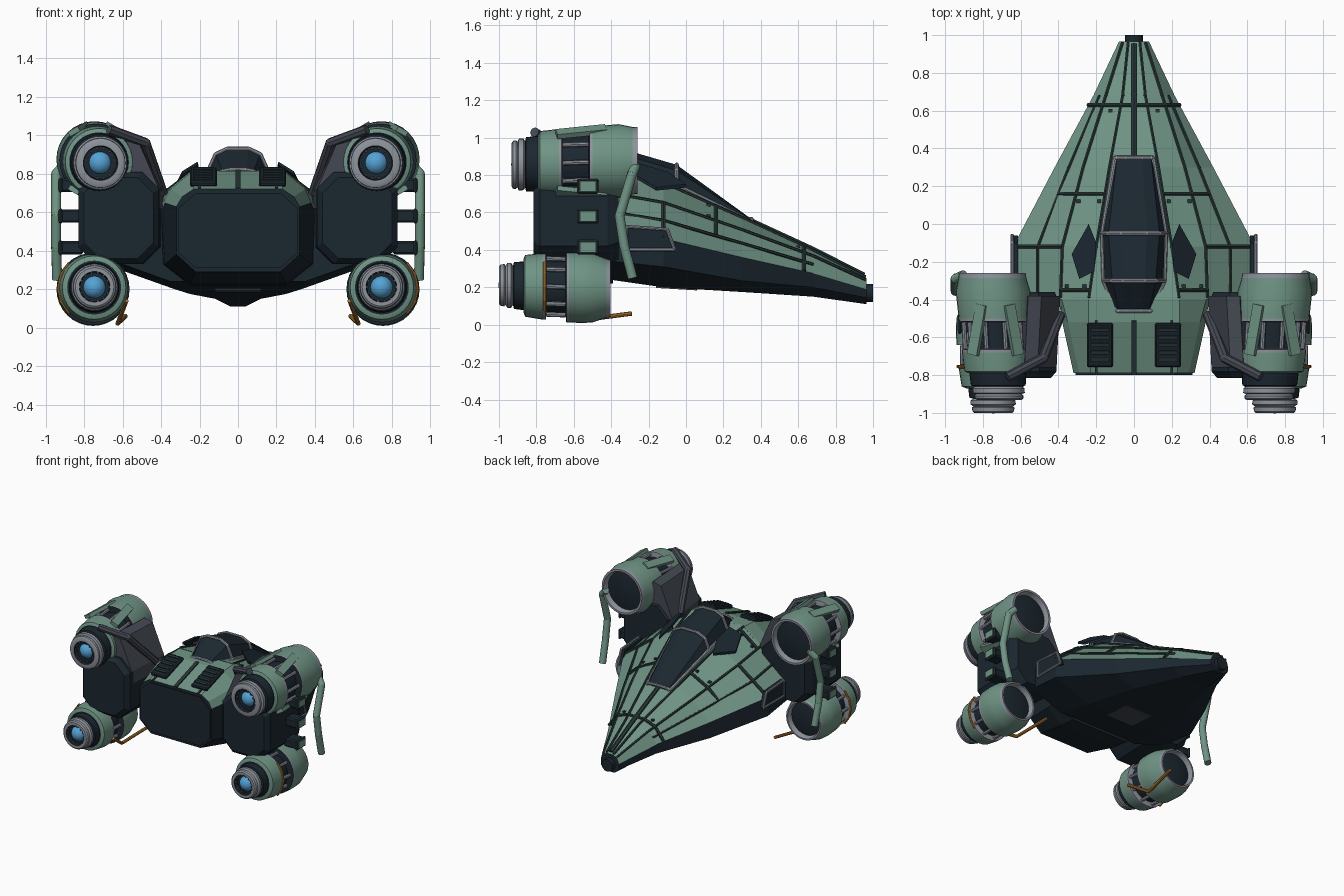
import bpy, bmesh, math
from mathutils import Vector, Matrix

if "Cube" in bpy.data.objects:
    bpy.data.objects.remove(bpy.data.objects["Cube"])

def mat(name, r, g, b):
    m = bpy.data.materials.new(name)
    m.diffuse_color = (r, g, b, 1)
    m.use_nodes = True
    m.node_tree.nodes["Principled BSDF"].inputs["Base Color"].default_value = m.diffuse_color
    return m
GREEN = mat("sage green", .16, .295, .235)
DARK = mat("dark navy", .011, .020, .029)
GRAY = mat("mid gray", .27, .295, .335)
STEEL = mat("dark gray", .058, .066, .085)
BLUE = mat("glow blue", .09, .36, .66)
ORANGE = mat("burnt orange", .43, .18, .03)
SEAM = mat("seam dark green", .02, .036, .036)

def finish(name, bm, mats, mirror=False, smooth=False):
    bmesh.ops.recalc_face_normals(bm, faces=bm.faces[:])
    me = bpy.data.meshes.new(name)
    bm.to_mesh(me)
    bm.free()
    for m in mats:
        me.materials.append(m)
    ob = bpy.data.objects.new(name, me)
    bpy.context.collection.objects.link(ob)
    if smooth:
        bpy.ops.object.select_all(action='DESELECT')
        ob.select_set(True)
        bpy.context.view_layer.objects.active = ob
        bpy.ops.object.shade_smooth_by_angle(angle=math.radians(35))
    if mirror:
        ob.modifiers.new("Mirror", 'MIRROR').use_mirror_merge = False
    return ob

def loft(name, rings, mats, rule=lambda i, k: 0, cap=0, mirror=False, smooth=False):
    """Skin rings of points; rule(ring, side) picks the material."""
    bm = bmesh.new()
    vs = [[bm.verts.new(p) for p in r] for r in rings]
    n = len(rings[0])
    for i in range(len(vs) - 1):
        for k in range(n):
            f = bm.faces.new((vs[i][k], vs[i][(k+1) % n], vs[i+1][(k+1) % n], vs[i+1][k]))
            f.material_index = rule(i, k)
    for r in (vs[0], vs[-1]):
        bm.faces.new(r).material_index = cap
    return finish(name, bm, mats, mirror, smooth)

def tubes(name, paths, r, m, mirror=True, sides=8):
    bm = bmesh.new()
    for path in paths:
        pts = [Vector(p) for p in path]
        for a, b in zip(pts, pts[1:]):
            M = Matrix.Translation((a+b)/2) @ (b-a).to_track_quat('Z', 'Y').to_matrix().to_4x4()
            bmesh.ops.create_cone(bm, cap_ends=True, segments=sides, radius1=r, radius2=r,
                                  depth=(b-a).length, matrix=M)
        for p in pts[1:-1]:
            bmesh.ops.create_icosphere(bm, subdivisions=2, radius=r, matrix=Matrix.Translation(p))
    return finish(name, bm, [m], mirror, True)

def boxes(name, items, m, mirror=True, bevel=0):
    """items: (centre, size, rotation matrix or None)"""
    bm = bmesh.new()
    for c, s, R in items:
        M = Matrix.Translation(c) @ (R or Matrix.Identity(4)) @ Matrix.Diagonal((*s, 1))
        bmesh.ops.create_cube(bm, size=1, matrix=M)
    if bevel:
        bmesh.ops.bevel(bm, geom=bm.edges[:], offset=bevel, segments=1, affect='EDGES')
    return finish(name, bm, [m], mirror)

def sym(y, half):
    return [(x, y, z) for x, z in half] + [(-x, y, z) for x, z in reversed(half)]

# Main hull: belly edge, lower chine, upper chine, shoulder, top edge
HULL = [(.965, [(.04, .11), (.08, .145), (.08, .19), (.06, .235), (.03, .25)]),
        (.68, [(.12, .15), (.21, .20), (.215, .275), (.15, .365), (.06, .395)]),
        (.30, [(.25, .175), (.42, .235), (.42, .36), (.27, .505), (.13, .57)]),
        (-.12, [(.33, .20), (.64, .31), (.64, .46), (.38, .65), (.20, .755)]),
        (-.40, [(.35, .24), (.63, .34), (.63, .50), (.39, .70), (.24, .82)])]
band = lambda i, k: 1 if k in (2, 3, 4, 5, 6) else 0
loft("main_hull", [sym(y, h) for y, h in HULL], [DARK, GREEN], band)
loft("rear_hull", [sym(-.39, [(.25, .22), (.39, .33), (.40, .60), (.385, .70), (.24, .818)]),
                   sym(-.52, [(.25, .23), (.38, .33), (.38, .65), (.35, .72), (.24, .81)]),
                   sym(-.79, [(.22, .29), (.32, .38), (.32, .63), (.29, .68), (.23, .72)])],
     [DARK, GREEN], band)
loft("rear_panel", [sym(y, [(.22, .31), (.31, .39), (.31, .62), (.22, .70)]) for y in (-.78, -.80)], [DARK])

def surf(y, k, t=0.0, up=.003):
    """Point on the hull at y, between cross-section points k and k+1."""
    for (ya, a), (yb, b) in zip(HULL, HULL[1:]):
        if yb <= y <= ya:
            u = (ya - y) / (ya - yb)
            p = [Vector(a[j]).lerp(Vector(b[j]), u) for j in (k, min(k+1, 4))]
            q = p[0].lerp(p[1], t)
            return (q.x, y, q.y + up)

# Panel seams following the hull
ys = [.96, .68, .30, -.12, -.39]
tubes("lengthwise_seams", [[surf(y, 3) for y in ys], [surf(y, 4) for y in ys],
      [surf(y, 2, .5) for y in ys[1:]]], .009, SEAM, sides=6)
tubes("cross_seams", [[surf(.63, 2), surf(.63, 3), surf(.63, 4), (0, .63, surf(.63, 4)[2])],
                      [surf(.16, 2, .5), surf(.16, 3), surf(.16, 4)],
                      [surf(-.12, 2), surf(-.12, 3)], [surf(-.35, 3), surf(-.35, 4)]], .012, SEAM, sides=6)
R = Matrix.Rotation(.32, 4, 'X')
boxes("rear_seams", [((.2, -.655, .768), (.014, .30, .012), R),
                     ((0, -.655, .768), (.028, .30, .012), R)], SEAM)
tubes("centre_seam", [[(0, y, surf(y, 4)[2]) for y in (.95, .68, .33)]], .018, SEAM, False, 6)
boxes("hull_bolts", [(surf(y, 3, t), (.02, .02, .014), None)
      for y, t in ((.6, .5), (.12, .15), (.12, .85), (-.33, .2), (-.33, .8))], SEAM)
bm = bmesh.new()
bmesh.ops.create_cone(bm, cap_ends=True, segments=16, radius1=.048, radius2=.048, depth=.05,
                      matrix=Matrix.Translation((0, .975, .17)) @ Matrix.Rotation(math.pi/2, 4, 'X'))
finish("nose_cap", bm, [DARK])
boxes("belly_hatch", [((0, -.05, .194), (.24, .22, .008), Matrix.Rotation(-.06, 4, 'X'))], STEEL, False)

# Canopy with gray frame: y, base width and height, upper width and height, crown height
CAN = [(.35, .10, .55, .09, .56, .565), (-.05, .168, .745, .135, .825, .855),
       (-.30, .16, .80, .115, .90, .928), (-.46, .10, .80, .08, .812, .82)]
loft("canopy_glass", [sym(y, [(w, z-.05), (w, z), (t, zt), (t*.5, zc)]) for y, w, z, t, zt, zc in CAN], [DARK])
tubes("canopy_frame", [[(w, y, z) for y, w, z, t, zt, zc in CAN]]
      + [[(w, y, z), (t, y, zt), (t*.5, y, zc), (0, y, zc)] for y, w, z, t, zt, zc in CAN], .012, GRAY)

# Raised side fins and rear vents on the back
fin = [(.24, .0), (.33, -.16), (.29, -.29), (.21, -.25), (.20, -.10)]
loft("dorsal_fin", [[(x, y, .925 - .8*x - .35*y + d) for x, y in fin] for d in (0, .018)], [DARK], mirror=True)
tubes("fin_strut", [[(.26, -.17, .68), (.26, -.17, .775)]], .02, STEEL)
boxes("rear_vent", [((.18, -.64, .782), (.14, .24, .03), R)], DARK, bevel=.008)
boxes("vent_slats", [((.18, -.64 + d, .80 + d*.33), (.10, .018, .012), R)
                     for d in (-.08, -.04, 0, .04, .08)], SEAM)

# Side panel with gray frame
side = [(.645, -.06, .40), (.645, -.10, .51), (.645, -.32, .525), (.645, -.32, .40)]
loft("side_panel", [[(x + d, y, z) for x, y, z in side] for d in (-.03, 0)], [DARK], mirror=True)
tubes("side_panel_frame", [side + side[:1]], .009, GRAY)

# Engine pod bodies between upper and lower engines
def octo(y, x0, x1, z0, z1, c):
    return [(x0+c, y, z0), (x1-c, y, z0), (x1, y, z0+c), (x1, y, z1-c),
            (x1-c, y, z1), (x0+c, y, z1), (x0, y, z1-c), (x0, y, z0+c)]
loft("pod_body", [octo(-.36, .42, .80, .35, .79, .09), octo(-.42, .40, .83, .33, .81, .09),
                  octo(-.78, .41, .83, .33, .81, .09), octo(-.815, .44, .80, .36, .78, .08)],
     [DARK], mirror=True)
py = [(.39, .62), (.39, .72), (.49, .95), (.56, .97), (.60, .80), (.46, .70)]
loft("pylon", [[(x + s, y, z) for x, z in py] for y, s in ((-.38, 0), (-.76, .02))], [STEEL], mirror=True)
tubes("pylon_pipe", [[(.39, -.48, .70), (.48, -.71, .96), (.67, -.81, 1.03)]], .026, STEEL)
CZ = (.74, .58, .415)
boxes("clamp_block", [((.865, -.525, z), (.12, .10, .07), None) for z in CZ], DARK, bevel=.01)
boxes("clamp_cap", [((.922, -.525, z), (.02, .115, .08), None) for z in CZ], SEAM, bevel=.008)
boxes("clamp_inset", [((.932, -.525, z), (.008, .08, .05), None) for z in CZ], GREEN)

# Engines: lathe profile of (y, radius, colour of the following band)
def engine(name, prof, c0, c1, gap, rr, blue_r, straps):
    y0, y1 = prof[0][0], min(p[0] for p in prof)
    def cen(y):
        return Vector(c0).lerp(Vector(c1), (y - y0) / (y1 - y0))
    def at(y, r, a):
        c = cen(y)
        return (c.x + r*math.cos(a), y, c.y + r*math.sin(a))
    N = 32
    loft(name, [[at(y, r, 2*math.pi*k/N) for k in range(N)] for y, r, c in prof],
         [DARK, GREEN, GRAY, STEEL], lambda i, k: prof[i][2], 0, True, True)
    turn = lambda n: [2*math.pi*k/n for k in range(n)]
    tubes(name + "_gap_rods", [[at(gap[0], rr-.028, a), at(gap[1], rr-.028, a)] for a in turn(10)], .013, GRAY)
    my = sum(gap) / 2
    if straps:
        boxes(name + "_straps", [(at(my + .03, rr - .002, a), (.028, .27, .06),
              Matrix.Rotation(-a, 4, 'Y') @ Matrix.Rotation(.2*s, 4, 'X')) for a, s in straps], GREEN)
    boxes(name + "_nozzle_studs", [(at(y1 + .015, blue_r + .014, a), (.012, .02, .012), None)
                                   for a in turn(14)], STEEL)
    bm = bmesh.new()
    bmesh.ops.create_uvsphere(bm, u_segments=20, v_segments=12, radius=blue_r,
                              matrix=Matrix.Translation(at(y1 + blue_r - .003, 0, 0)))
    finish(name + "_glow", bm, [BLUE], True, True)

engine("upper_engine", [(-.285, .02, 0), (-.29, .10, 0), (-.30, .15, 2), (-.26, .162, 2), (-.26, .178, 2),
       (-.285, .18, 1), (-.36, .198, 1), (-.50, .19, 2), (-.515, .19, 0), (-.52, .145, 0), (-.66, .145, 2),
       (-.665, .183, 2), (-.68, .183, 1), (-.78, .175, 1), (-.79, .155, 0), (-.79, .15, 0), (-.855, .145, 0),
       (-.86, .125, 2), (-.87, .138, 2), (-.895, .138, 2), (-.90, .122, 2), (-.91, .13, 2), (-.925, .128, 2),
       (-.932, .115, 2), (-.932, .09, 0), (-.90, .085, 0)],
       (.75, .877), (.714, .855), (-.52, -.66), .192, .064, ((1.05, 1), (2.1, -1), (-1.05, -1), (-2.1, 1)))
engine("lower_engine", [(-.43, .02, 0), (-.435, .09, 0), (-.445, .13, 2), (-.405, .14, 2), (-.405, .152, 2),
       (-.425, .158, 1), (-.50, .185, 1), (-.56, .19, 1), (-.625, .188, 2), (-.64, .188, 0), (-.645, .14, 0),
       (-.745, .14, 2), (-.75, .178, 2), (-.765, .178, 1), (-.86, .165, 1), (-.87, .14, 0), (-.87, .13, 0),
       (-.92, .125, 0), (-.925, .105, 2), (-.935, .12, 2), (-.955, .12, 2), (-.965, .105, 2), (-.972, .113, 2),
       (-.992, .11, 2), (-1, .10, 2), (-1, .08, 0), (-.96, .075, 0)],
       (.756, .195), (.745, .212), (-.645, -.745), .185, .06, None)

# Green outer feed pipe and orange lines
tubes("outer_pipe", [[(.90, -.27, .85), (.945, -.29, .80), (.945, -.355, .58), (.945, -.33, .42),
                      (.94, -.285, .25)]], .026, GREEN, sides=12)
tubes("orange_line", [[(.58, -.755, .14), (.625, -.58, .022), (.585, -.29, .06)]], .012, ORANGE)
tubes("orange_hoop", [[(.752 + .18*math.cos(a), -.755, .205 + .18*math.sin(a))
                       for a in (-.8, -.4, 0, .4, .8)]], .009, ORANGE)
